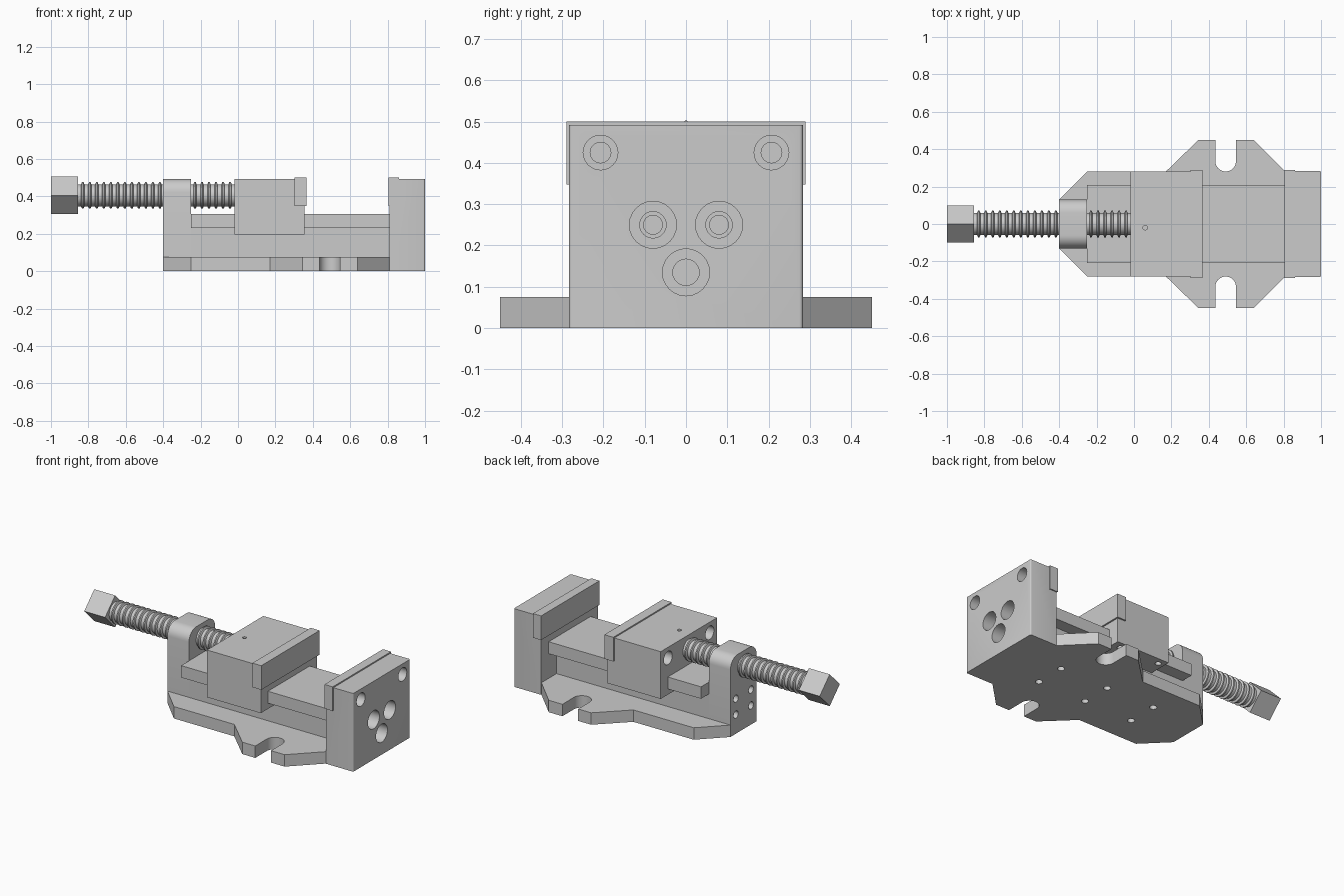
import bpy, bmesh
from math import sin, cos, pi, radians
from mathutils import Vector, Matrix

if "Cube" in bpy.data.objects:
    bpy.data.objects.remove(bpy.data.objects["Cube"])


def finish(name, bm):
    bmesh.ops.recalc_face_normals(bm, faces=bm.faces)
    me = bpy.data.meshes.new(name)
    bm.to_mesh(me)
    bm.free()
    ob = bpy.data.objects.new(name, me)
    bpy.context.collection.objects.link(ob)
    return ob


def prism(name, pts, axis, a, b):
    """Extrude a 2D outline from a to b along axis (x: yz, z: xy outline)."""
    bm = bmesh.new()
    at = (lambda p: (a, p[0], p[1])) if axis == 'x' else (lambda p: (p[0], p[1], a))
    face = bm.faces.new([bm.verts.new(at(p)) for p in pts])
    ext = bmesh.ops.extrude_face_region(bm, geom=[face])
    move = Vector((b - a, 0, 0)) if axis == 'x' else Vector((0, 0, b - a))
    bmesh.ops.translate(bm, vec=move, verts=[v for v in ext['geom'] if isinstance(v, bmesh.types.BMVert)])
    return finish(name, bm)


def box(name, x0, x1, y0, y1, z0, z1):
    return prism(name, [(x0, y0), (x1, y0), (x1, y1), (x0, y1)], 'z', z0, z1)


def lathe(name, prof, origin, direction, segs=32):
    """Revolve (distance, radius) pairs round an axis; both ends close the solid."""
    bm = bmesh.new()
    rings = []
    for d, r in prof:
        rings.append([bm.verts.new((r * cos(2 * pi * i / segs), r * sin(2 * pi * i / segs), d))
                      for i in range(segs)])
    for p, q in zip(rings, rings[1:]):
        for i in range(segs):
            j = (i + 1) % segs
            bm.faces.new((p[i], p[j], q[j], q[i]))
    bm.faces.new(rings[0])
    bm.faces.new(rings[-1])
    rot = Vector((0, 0, 1)).rotation_difference(Vector(direction)).to_matrix().to_4x4()
    bm.transform(Matrix.Translation(origin) @ rot)
    return finish(name, bm)


def cut(ob, cutter):
    cutter.hide_render = True
    m = ob.modifiers.new("cut", 'BOOLEAN')
    m.operation, m.solver, m.object = 'DIFFERENCE', 'EXACT', cutter
    bpy.context.view_layer.objects.active = ob
    bpy.ops.object.modifier_apply(modifier=m.name)
    bpy.data.objects.remove(cutter)


def drill(ob, origin, direction, *steps):
    """Stepped bore: steps are (radius, depth)."""
    prof, d0 = [], -0.01
    for r, d in steps:
        prof += [(d0, r), (d, r)]
        d0 = d
    cut(ob, lathe("bore", prof, origin, direction, 24))


def arc(cx, cy, r, a0, a1, n):
    return [(cx + r * cos(radians(a0 + (a1 - a0) * i / n)),
             cy + r * sin(radians(a0 + (a1 - a0) * i / n))) for i in range(n + 1)]


def mirror(pts, k):
    """Append the outline mirrored across coordinate k."""
    return pts + [tuple(-c if i == k else c for i, c in enumerate(p)) for p in reversed(pts)]


# Base plate with slotted ears and screw holes underneath
half = [(-0.4, 0.13), (-0.25, 0.28), (0.17, 0.28), (0.345, 0.45), (0.435, 0.45)]
half += arc(0.49, 0.336, 0.055, 180, 360, 16) + [(0.545, 0.45), (0.64, 0.45), (0.81, 0.28)]
base = prism("base_plate", mirror(half, 1), 'z', 0, 0.075)
for x in (-0.06, 0.28, 0.62):
    for y in (-0.097, 0.097):
        drill(base, (x, y, 0), (0, 0, 1), (0.021, 0.09))

# T-shaped guide rail
rail = prism("guide_rail", mirror([(0.13, 0.075), (0.13, 0.23), (0.208, 0.23), (0.208, 0.305)], 0),
             'x', -0.25, 0.81)

# Rounded block that carries the screw
block = prism("screw_block", mirror([(0.13, 0.075)] + arc(0.06, 0.422, 0.07, 0, 90, 8), 0), 'x', -0.4, -0.25)
for y in (-0.075, 0.075):
    for z in (0.12, 0.22):
        drill(block, (-0.4, y, z), (1, 0, 0), (0.023, 0.1))

# Fixed jaw, back corners slightly rounded, with counterbored bolt holes
fixed = prism("fixed_jaw", mirror([(0.81, 0.283)] + arc(0.992, 0.275, 0.008, 90, 0, 3), 1), 'z', 0, 0.492)
cut(fixed, box("rebate", 0.7, 0.862, -0.4, 0.4, 0.348, 0.6))
for y in (-0.207, 0.207):
    drill(fixed, (1, y, 0.425), (-1, 0, 0), (0.042, 0.08), (0.025, 0.134))
for y in (-0.08, 0.08):
    drill(fixed, (1, y, 0.25), (-1, 0, 0), (0.057, 0.08), (0.032, 0.12), (0.023, 0.15))
drill(fixed, (1, 0, 0.135), (-1, 0, 0), (0.057, 0.08), (0.032, 0.12))

# Sliding jaw wrapped round the rail
jaw = box("sliding_jaw", -0.02, 0.355, -0.28, 0.28, 0.195, 0.492)
cut(jaw, box("rebate", 0.303, 0.5, -0.4, 0.4, 0.348, 0.6))
cut(jaw, prism("channel", mirror([(0.131, 0.1), (0.131, 0.229), (0.209, 0.229), (0.209, 0.306)], 0),
               'x', -0.1, 0.5))
for y in (-0.207, 0.207):
    drill(jaw, (-0.02, y, 0.425), (1, 0, 0), (0.042, 0.24), (0.025, 0.3))
    for x in (0.02, 0.3):
        drill(jaw, (x, y * 1.14, 0.195), (0, 0, 1), (0.018, 0.08))
drill(jaw, (0.06, -0.02, 0.492), (0, 0, -1), (0.012, 0.06))

# Hardened jaw plates
box("fixed_jaw_plate", 0.805, 0.862, -0.29, 0.29, 0.348, 0.5)
box("sliding_jaw_plate", 0.303, 0.365, -0.29, 0.29, 0.348, 0.5)

# Threaded screw and square drive head
prof, x, pitch = [(-0.856, 0.059)], -0.83, 0.0375
while x < -0.03:
    prof += [(x - 0.009, 0.059), (x - 0.004, 0.071), (x + 0.004, 0.071), (x + 0.009, 0.059)]
    x += pitch
prof.append((-0.015, 0.059))
screw = lathe("screw", prof, (0, 0, 0.405), (1, 0, 0), 32)
prism("square_drive_head", [(0, 0.305), (0.1, 0.405), (0, 0.505), (-0.1, 0.405)], 'x', -1, -0.855)

# Smooth the round surfaces, keep the machined edges sharp
bpy.ops.object.select_all(action='DESELECT')
for ob in (base, block, fixed, jaw, screw):
    ob.select_set(True)
bpy.context.view_layer.objects.active = base
bpy.ops.object.shade_smooth_by_angle(angle=radians(31))
